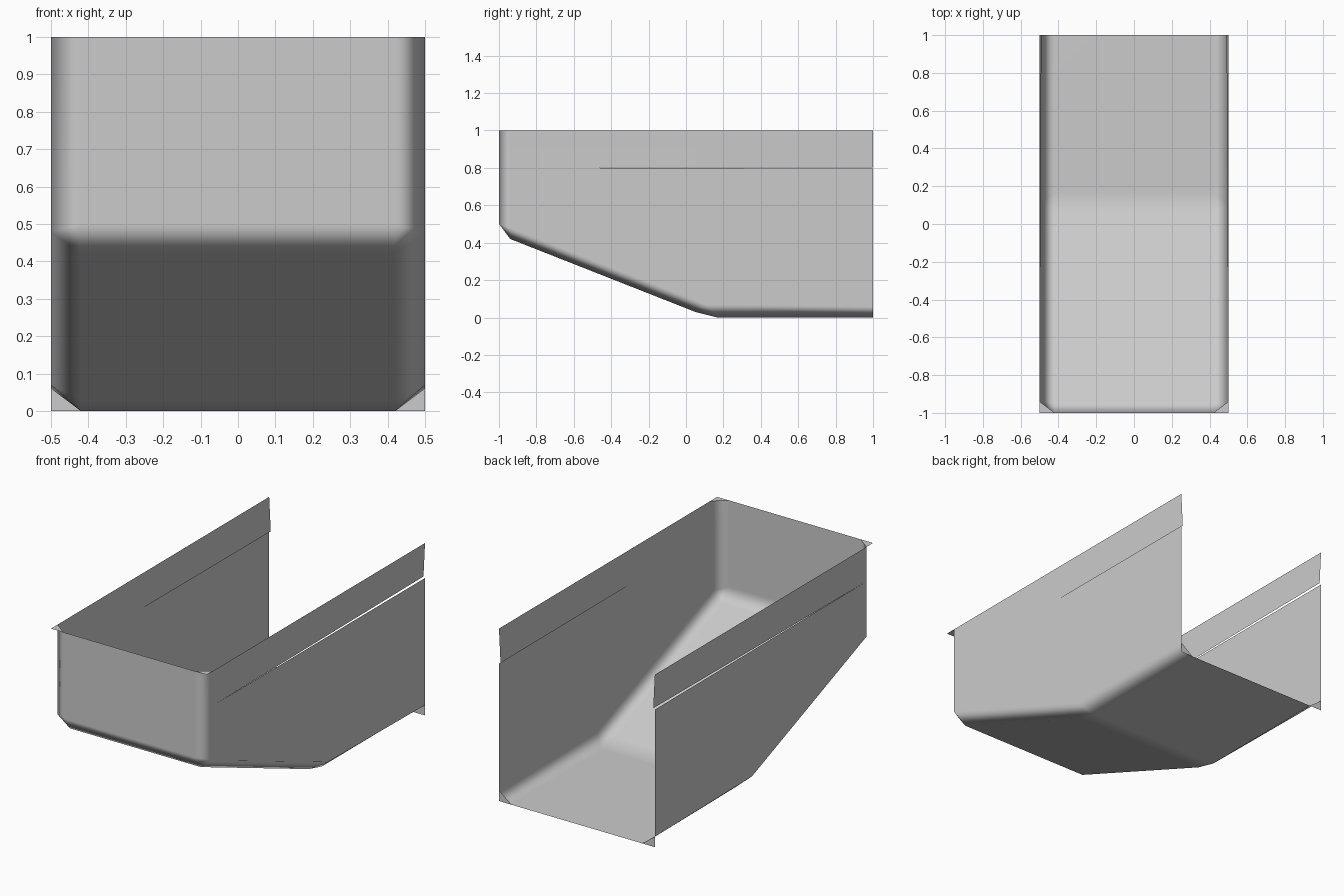
import bpy

default = bpy.data.objects.get("Cube")
if default:
    bpy.data.objects.remove(default, do_unlink=True)

grey = bpy.data.materials.new("plain_grey")
grey.use_nodes = True
colour = (0.6, 0.6, 0.6, 1)
grey.diffuse_color = colour
grey.node_tree.nodes["Principled BSDF"].inputs["Base Color"].default_value = colour


def make_sheet(name, points, faces, smooth=False):
    mesh = bpy.data.meshes.new(name)
    mesh.from_pydata(points, [], faces)
    mesh.materials.append(grey)
    obj = bpy.data.objects.new(name, mesh)
    bpy.context.collection.objects.link(obj)
    if smooth:
        mesh.shade_smooth()
        mod = obj.modifiers.new("Weighted normals", "WEIGHTED_NORMAL")
        mod.weight = 100
    return obj


W, IN = 0.5, 0.42      # outer half width, half width of the flat panels
CH = 0.06              # chamfer size
SLIT = 0.8             # height of the slit in each wall

# Centre panel profile (y, z): front panel, nose chamfer, ramp, crease, floor
profile = [(-1, 1), (-1, 0.5), (-0.94, 0.42), (0.05, 0.03), (0.17, 0), (1, 0)]
# Side wall outline (y, z): front edge, nose, crease, back, slit
wall = [(-0.94, 1), (-0.94, SLIT), (-0.94, 0.48), (0.11, 0.07),
        (1, CH), (1, SLIT - 0.003)]

points, faces = [], []
n = len(profile)
for s in (-1, 1):
    points += [(s * IN, y, z) for y, z in profile]
    points += [(s * W, y, z) for y, z in wall]
    points += [(s * W, 1, 1), (s * (W - 0.01), 1, SLIT + 0.003)]
step = len(points) // 2

# Front, ramp and floor panels
for i in range(n - 1):
    faces.append((i, i + 1, i + 1 + step, i + step))

# Walls, slit strips and chamfers, mirrored on both sides
side_faces = [
    (7, 11, 10, 9, 8),      # wall below the slit
    (6, 12, 13, 7),         # strip above the slit
    (0, 6, 7, 8, 1),        # front corner chamfer
    (1, 8, 2),              # nose corner
    (2, 8, 9, 3),           # ramp chamfer
    (3, 9, 4),              # crease corner
    (4, 9, 10, 5),          # floor chamfer
]
for f in side_faces:
    faces.append(f)
    faces.append(tuple(i + step for i in reversed(f)))
make_sheet("trough_shell", points, faces, smooth=True)

# Small flat gussets at the front top and back bottom corners
for s, side in ((-1, "right"), (1, "left")):
    make_sheet("top_gusset_" + side,
               [(s * W, -1, 1), (s * IN, -1, 1), (s * W, -1 + CH, 1)],
               [(0, 1, 2) if s < 0 else (0, 2, 1)])
    make_sheet("bottom_gusset_" + side,
               [(s * W, 1, 0), (s * IN, 1, 0), (s * W, 1, CH)],
               [(0, 1, 2) if s > 0 else (0, 2, 1)])
